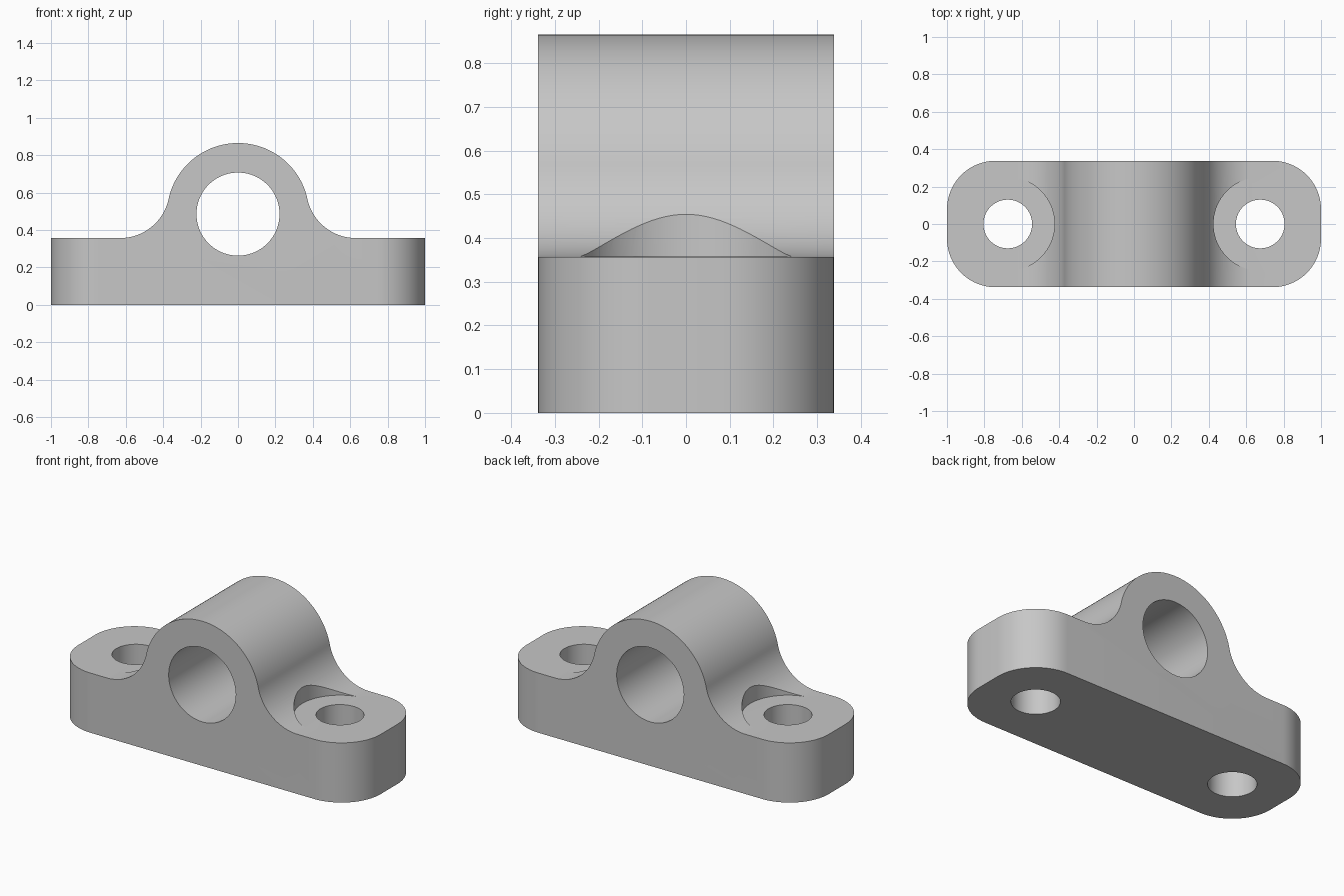
import bpy, bmesh
from math import sin, cos, pi, atan2, radians
from mathutils import Matrix, Vector

cube = bpy.data.objects.get("Cube")
if cube:
    bpy.data.objects.remove(cube, do_unlink=True)

HALF_LEN, HALF_DEPTH = 1.0, 0.338
BASE_H, AXIS_Z = 0.357, 0.485
BOSS_R, BORE_R = 0.38, 0.222
CORNER_R = 0.26
FILLET_X, FILLET_R = 0.63, 0.265
BOLT_X, BOLT_R, SEAT_R = 0.675, 0.13, 0.25

grey = bpy.data.materials.new("plain grey")
grey.use_nodes = True
colour = (0.57, 0.57, 0.57, 1)
grey.diffuse_color = colour
grey.node_tree.nodes["Principled BSDF"].inputs["Base Color"].default_value = colour


def arc(cx, cz, r, a0, a1, n):
    return [(cx + r * cos(a0 + (a1 - a0) * i / n),
             cz + r * sin(a0 + (a1 - a0) * i / n)) for i in range(n + 1)]


def to_object(name, bm):
    bmesh.ops.recalc_face_normals(bm, faces=bm.faces)
    mesh = bpy.data.meshes.new(name)
    bm.to_mesh(mesh)
    bm.free()
    mesh.materials.append(grey)
    obj = bpy.data.objects.new(name, mesh)
    bpy.context.collection.objects.link(obj)
    return obj


def cylinder(name, radius, depth, matrix):
    bm = bmesh.new()
    bmesh.ops.create_cone(bm, cap_ends=True, segments=96, radius1=radius,
                          radius2=radius, depth=depth, matrix=matrix)
    obj = to_object(name, bm)
    obj.hide_render = True
    return obj


# Side profile: flat foot, concave fillet, round boss, mirrored to the other side
fillet_z = BASE_H + FILLET_R
tangent = atan2(fillet_z - AXIS_Z, FILLET_X)
right = [(HALF_LEN, 0), (HALF_LEN, BASE_H)]
right += arc(FILLET_X, fillet_z, FILLET_R, -pi / 2, tangent - pi, 24)
right += arc(0, AXIS_Z, BOSS_R, tangent, pi / 2, 32)[1:]
profile = right + [(-x, z) for x, z in reversed(right[:-1])]

# Extrude the profile front to back
bm = bmesh.new()
front = bm.faces.new([bm.verts.new((x, -HALF_DEPTH, z)) for x, z in profile])
ext = bmesh.ops.extrude_face_region(bm, geom=[front])
bmesh.ops.translate(bm, vec=(0, 2 * HALF_DEPTH, 0),
                    verts=[v for v in ext["geom"] if isinstance(v, bmesh.types.BMVert)])
bmesh.ops.recalc_face_normals(bm, faces=bm.faces)

# Round the four upright corners of the foot
corners = [e for e in bm.edges
           if all(abs(v.co.x) > HALF_LEN - 0.001 for v in e.verts)
           and abs(e.verts[0].co.z - e.verts[1].co.z) > 0.1]
bmesh.ops.bevel(bm, geom=corners, offset=CORNER_R, offset_type='OFFSET',
                segments=20, profile=0.5, affect='EDGES')
block = to_object("bearing_block", bm)

# Shaft bore, bolt holes and bolt head clearances
cutters = [cylinder("bore_cutter", BORE_R, 2,
                    Matrix.Translation((0, 0, AXIS_Z)) @ Matrix.Rotation(pi / 2, 4, 'X'))]
for side, s in (("left", 1), ("right", -1)):
    cutters.append(cylinder(side + "_bolt_cutter", BOLT_R, 2,
                            Matrix.Translation((s * BOLT_X, 0, 0))))
    cutters.append(cylinder(side + "_seat_cutter", SEAT_R, 1,
                            Matrix.Translation((s * BOLT_X, 0, BASE_H + 0.5005))))

bpy.ops.object.select_all(action='DESELECT')
bpy.context.view_layer.objects.active = block
block.select_set(True)
for cutter in cutters:
    mod = block.modifiers.new(cutter.name, 'BOOLEAN')
    mod.operation = 'DIFFERENCE'
    mod.solver = 'EXACT'
    mod.object = cutter
    bpy.ops.object.modifier_apply(modifier=mod.name)
    bpy.data.objects.remove(cutter, do_unlink=True)

bpy.ops.object.shade_smooth_by_angle(angle=radians(30))
